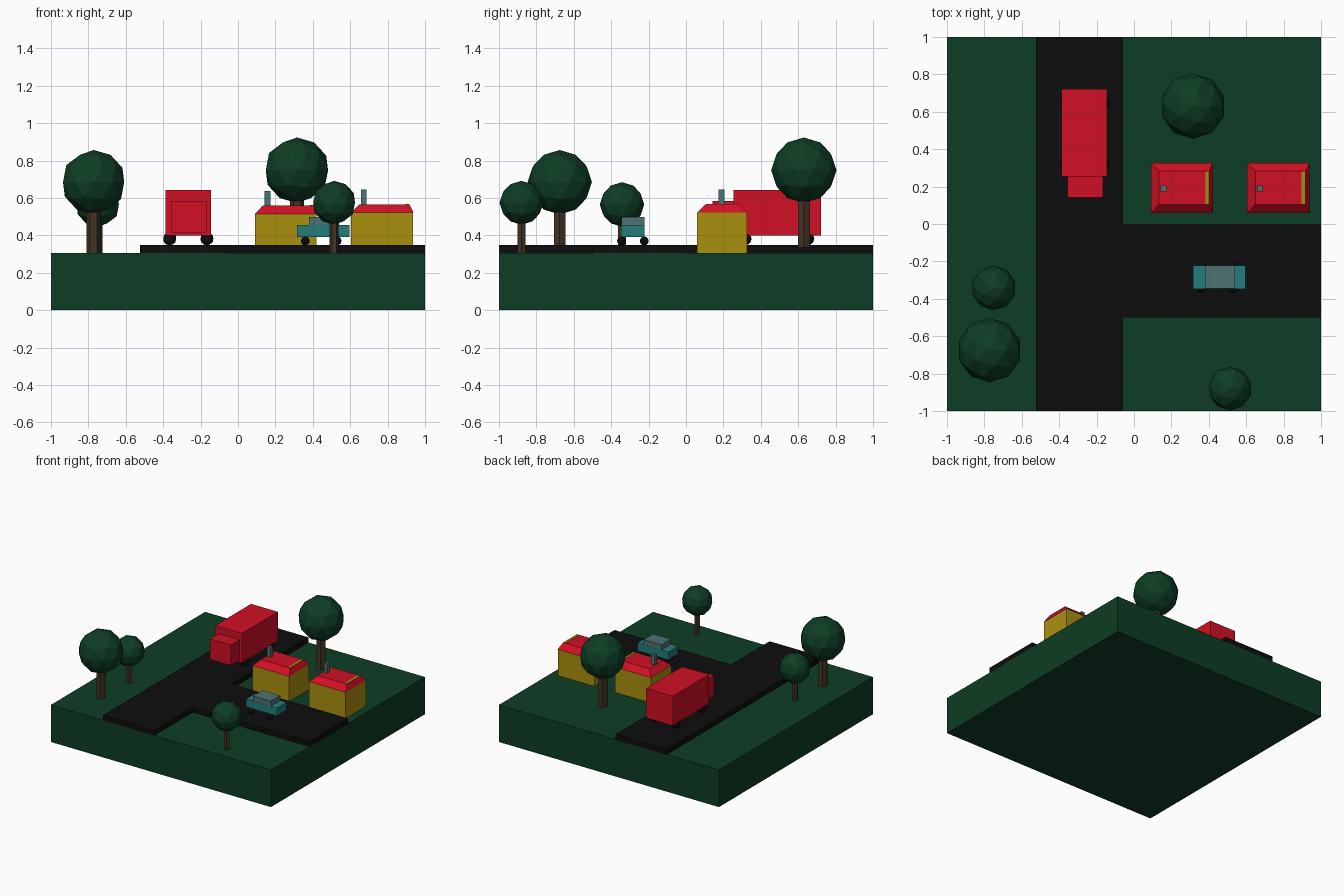
import bpy, bmesh, math
from mathutils import Vector

if "Cube" in bpy.data.objects:
    bpy.data.objects.remove(bpy.data.objects["Cube"])


def material(name, rgb):
    m = bpy.data.materials.new(name)
    m.diffuse_color = (*rgb, 1)
    m.use_nodes = True
    m.node_tree.nodes["Principled BSDF"].inputs["Base Color"].default_value = m.diffuse_color
    return m


GREEN = material("dark green", (0.0043, 0.047, 0.018))
BLACK = material("asphalt black", (0.004, 0.004, 0.004))
RED = material("red", (0.64, 0.0052, 0.018))
YELLOW = material("mustard yellow", (0.40, 0.28, 0.005))
TEAL = material("teal", (0.018, 0.205, 0.205))
GREY = material("grey teal", (0.072, 0.17, 0.17))
BROWN = material("bark brown", (0.056, 0.034, 0.019))


def finish(bm, name, mat):
    bmesh.ops.recalc_face_normals(bm, faces=bm.faces)
    me = bpy.data.meshes.new(name)
    bm.to_mesh(me)
    bm.free()
    me.materials.append(mat)
    ob = bpy.data.objects.new(name, me)
    bpy.context.collection.objects.link(ob)
    return ob


def prism(name, mat, bottom, top, z0, z1):
    """Solid between two equal-length outlines."""
    bm = bmesh.new()
    lo = [bm.verts.new((x, y, z0)) for x, y in bottom]
    hi = [bm.verts.new((x, y, z1)) for x, y in top]
    bm.faces.new(lo[::-1])
    bm.faces.new(hi)
    n = len(lo)
    for i in range(n):
        j = (i + 1) % n
        bm.faces.new((lo[i], lo[j], hi[j], hi[i]))
    return finish(bm, name, mat)


def rect(x0, x1, y0, y1):
    return [(x0, y0), (x1, y0), (x1, y1), (x0, y1)]


def box(name, mat, x0, x1, y0, y1, z0, z1):
    r = rect(x0, x1, y0, y1)
    return prism(name, mat, r, r, z0, z1)


def ball(name, mat, c, r):
    bm = bmesh.new()
    bmesh.ops.create_icosphere(bm, subdivisions=2, radius=r)
    bmesh.ops.translate(bm, verts=bm.verts, vec=Vector(c))
    return finish(bm, name, mat)


# ground slab and T-shaped road
box("ground", GREEN, -1, 1, -1, 1, 0, 0.305)
tee = [(-0.525, -1), (-0.06, -1), (-0.06, -0.5), (1, -0.5),
       (1, 0), (-0.06, 0), (-0.06, 1), (-0.525, 1)]
prism("road", BLACK, tee, tee, 0.30, 0.347)


# houses: walls, clipped roof, chimney and roof stripe
def house(x, dz):
    box("house_walls", YELLOW, x, x + 0.33, 0.06, 0.325, 0.30, 0.515 + dz)
    prism("house_roof", RED, rect(x, x + 0.333, 0.06, 0.327),
          rect(x + 0.044, x + 0.312, 0.105, 0.284), 0.515 + dz, 0.56 + dz)
    box("chimney", GREY, x + 0.053, x + 0.083, 0.175, 0.206, 0.54 + dz, 0.638 + dz)
    box("roof_stripe", YELLOW, x + 0.291, x + 0.31, 0.108, 0.281, 0.555 + dz, 0.562 + dz)


house(0.09, 0)
house(0.605, 0.006)

# truck
box("truck_cargo", RED, -0.387, -0.144, 0.255, 0.722, 0.398, 0.641)
box("truck_cab", RED, -0.355, -0.165, 0.143, 0.256, 0.415, 0.583)
for x in (-0.365, -0.166):
    for y in (0.315, 0.65):
        ball("truck_wheel", BLACK, (x, y, 0.382), 0.036)

# car
box("car_body", TEAL, 0.315, 0.597, -0.347, -0.221, 0.391, 0.456)
box("car_cabin", GREY, 0.379, 0.54, -0.346, -0.222, 0.455, 0.497)
for x in (0.36, 0.53):
    for y in (-0.345, -0.223):
        ball("car_wheel", BLACK, (x, y, 0.37), 0.024)


# trees: (x, y, crown height, crown radius, trunk radius, trunk base)
for x, y, z, r, t, b in [(0.315, 0.63, 0.748, 0.175, 0.037, 0.335),
                         (-0.772, -0.675, 0.684, 0.172, 0.037, 0.30),
                         (0.514, -0.88, 0.574, 0.117, 0.024, 0.30),
                         (-0.75, -0.342, 0.565, 0.119, 0.025, 0.30)]:
    ball("tree_crown", GREEN, (x, y, z), r)
    ring = [(x + t * math.cos(k * math.pi / 3), y + t * math.sin(k * math.pi / 3))
            for k in range(6)]
    prism("tree_trunk", BROWN, ring, ring, b, z - r * 0.7)
